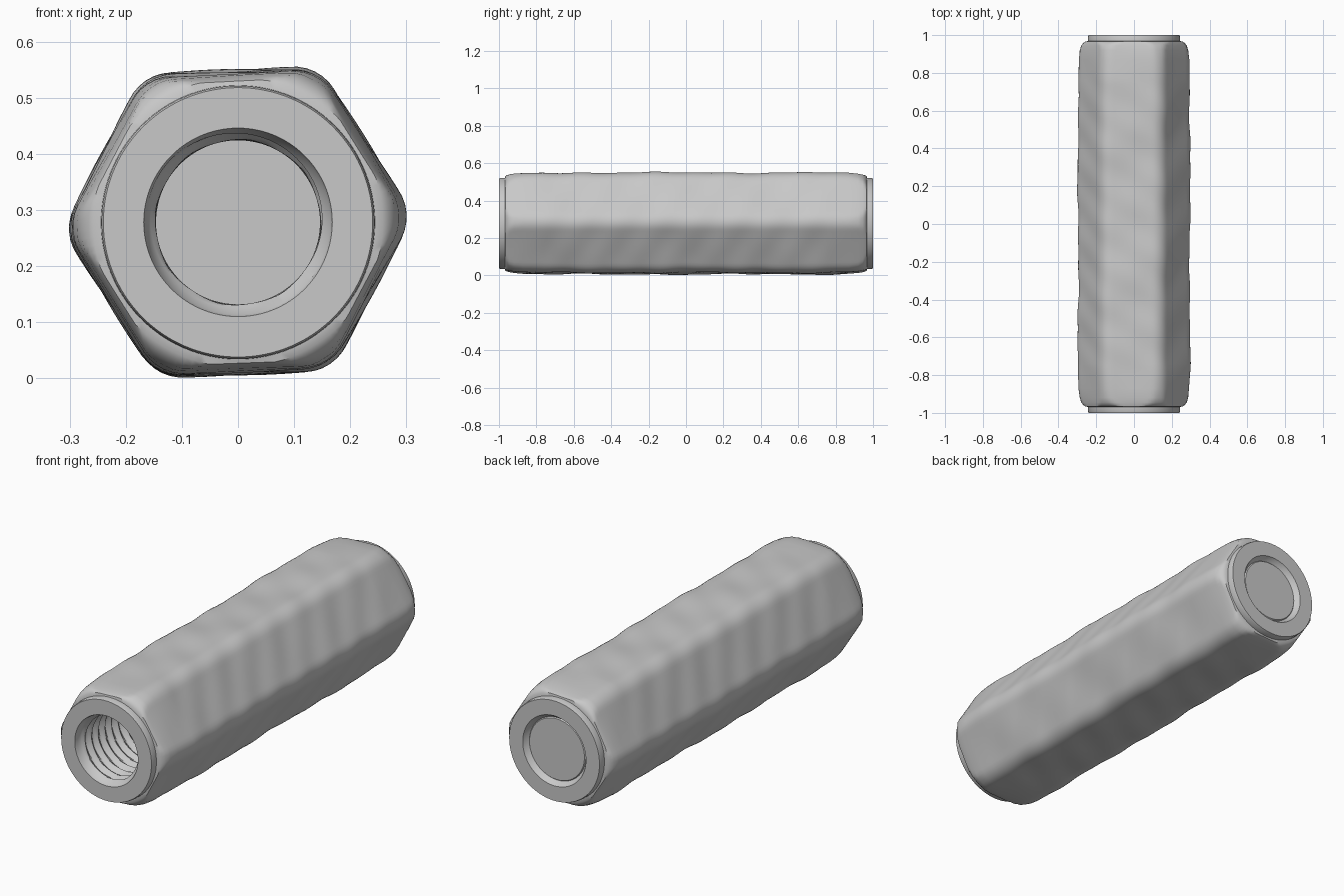
import bpy, bmesh
from math import sin, cos, tan, pi, radians, sqrt

cube = bpy.data.objects.get("Cube")
if cube:
    bpy.data.objects.remove(cube)

SEG = 120
CENTRE_Z = 0.278
TWIST = radians(2.3)
FACE_R, MOUTH_R, BORE_R = 0.24, 0.168, 0.146
PITCH, DEPTH = 0.05, 0.9

metal = bpy.data.materials.new("brushed grey metal")
metal.use_nodes = True
grey = (0.58, 0.58, 0.58, 1)
metal.diffuse_color = grey
metal.node_tree.nodes["Principled BSDF"].inputs["Base Color"].default_value = grey


def hex_radius(t, apothem, fillet=0.085):
    """Polar radius of a hexagon with rounded corners."""
    phi = abs((t - TWIST) % (pi / 3) - pi / 6)
    phi = abs(phi) if apothem else 0
    core = apothem - fillet
    if apothem * tan(phi) <= core * tan(pi / 6):
        return apothem / cos(phi)
    d, delta = core / cos(pi / 6), pi / 6 - phi
    return d * cos(delta) + sqrt(fillet ** 2 - (d * sin(delta)) ** 2)


def dents(t, y):
    """Gentle unevenness of the worn sides, fading out at the ends."""
    fade = max(0, 1 - y ** 6)
    return fade * (0.0025 * sin(7 * y + 2 * t) + 0.002 * sin(17 * y + 3 * t + 1)
                   + 0.0015 * sin(31 * y - 5 * t))


def loft(name, rings, cap_first=False, cap_last=False):
    """Skin rings given as (y, radius function of angle)."""
    bm = bmesh.new()
    loops = []
    for y, radius in rings:
        loop = []
        for k in range(SEG):
            t = 2 * pi * k / SEG
            r = radius(t)
            loop.append(bm.verts.new((r * cos(t), y, CENTRE_Z + r * sin(t))))
        loops.append(loop)
    for a, b in zip(loops, loops[1:]):
        for k in range(SEG):
            n = (k + 1) % SEG
            bm.faces.new((a[k], b[k], b[n], a[n]))
    if cap_first:
        bm.faces.new(loops[0])
    if cap_last:
        bm.faces.new(loops[-1][::-1])
    mesh = bpy.data.meshes.new(name)
    bm.to_mesh(mesh)
    bm.free()
    mesh.materials.append(metal)
    obj = bpy.data.objects.new(name, mesh)
    bpy.context.collection.objects.link(obj)
    bpy.ops.object.select_all(action="DESELECT")
    obj.select_set(True)
    bpy.context.view_layer.objects.active = obj
    bpy.ops.object.shade_smooth_by_angle(angle=radians(35))
    return obj


def circle(r):
    return lambda t: r


def side(y, apothem, limit):
    return lambda t: min(limit, hex_radius(t, apothem) + dents(t, y))


def thread(y):
    def radius(t):
        phase = (y / PITCH + t / (2 * pi)) % 1
        return BORE_R + 0.018 * abs(2 * phase - 1)
    return radius


# Hexagonal body: flats sink slightly to a short round collar at each end
END = [(0.8, 0.267, 0.4), (0.87, 0.265, 0.294), (0.92, 0.261, 0.287),
       (0.945, 0.257, 0.279), (0.958, 0.254, 0.269), (0.966, 0.251, 0.258),
       (0.968, 0.25, 0.244), (0.992, 0.25, 0.243)]
body = [(-1, circle(MOUTH_R)), (-1, circle(FACE_R))]
body += [(-y, side(-y, a, c)) for y, a, c in reversed(END)]
for i in range(-38, 39):
    body.append((i / 50, side(i / 50, 0.268, 0.4)))
body += [(y, side(y, a, c)) for y, a, c in END]
body += [(1, circle(FACE_R)), (1, circle(MOUTH_R))]
loft("hex_body", body)

# Threaded blind hole in the front end
rows = int(DEPTH / PITCH * 8)
bore = [(-1 + DEPTH, circle(BORE_R))]
for i in range(rows):
    y = -1 + DEPTH - (DEPTH - 0.03) * i / (rows - 1)
    bore.append((y, thread(y)))
bore += [(-0.985, circle(0.164)), (-1, circle(MOUTH_R))]
loft("threaded_hole", bore, cap_first=True)

# Shallow recess with a flat plug in the back end
loft("back_plug", [(1, circle(MOUTH_R)), (0.985, circle(0.16)), (0.975, circle(0.15)),
                   (0.98, circle(BORE_R))], cap_last=True)
